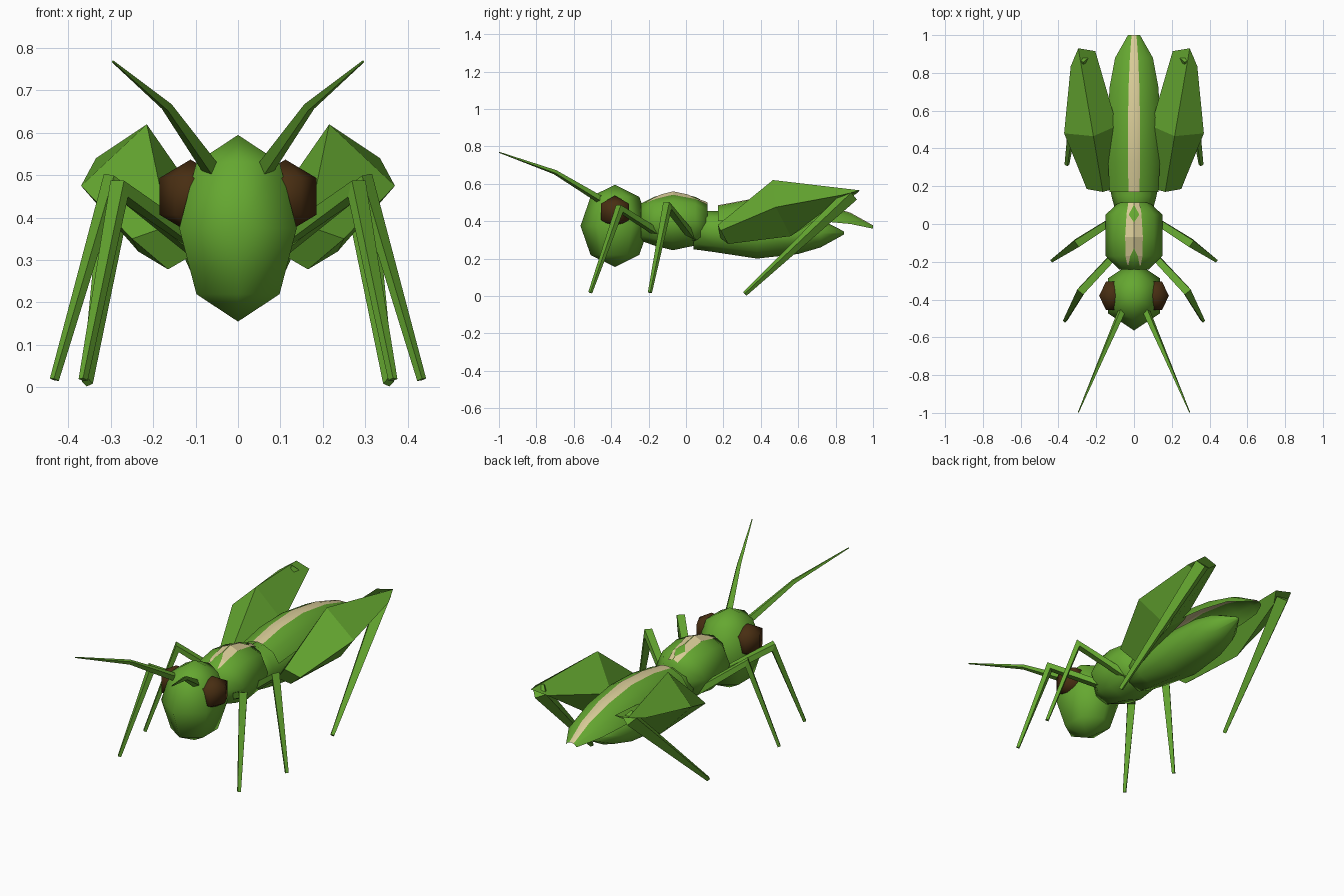
import bpy, bmesh, math
from mathutils import Vector

if "Cube" in bpy.data.objects:
    bpy.data.objects.remove(bpy.data.objects["Cube"])


def material(name, rgb):
    m = bpy.data.materials.new(name)
    m.diffuse_color = (*rgb, 1)
    m.use_nodes = True
    m.node_tree.nodes["Principled BSDF"].inputs["Base Color"].default_value = m.diffuse_color
    return m


GREEN = material("leaf green", (0.13, 0.39, 0.03))
TAN = material("pale tan", (0.69, 0.60, 0.31))
BROWN = material("dark brown", (0.065, 0.027, 0.006))


def loft(name, rings, mats, closed=True, smooth=False, mirror=False, rule=None):
    """Skin a list of equal-length point rings; closed rings get end caps."""
    bm = bmesh.new()
    vs = [[bm.verts.new(p) for p in r] for r in rings]
    n = len(vs[0])
    for a, b in zip(vs, vs[1:]):
        for i in range(n if closed else n - 1):
            j = (i + 1) % n
            bm.faces.new((a[i], a[j], b[j], b[i]))
    if closed:
        bm.faces.new(vs[0])
        bm.faces.new(vs[-1])
    bmesh.ops.remove_doubles(bm, verts=bm.verts, dist=0.0005)
    bmesh.ops.recalc_face_normals(bm, faces=bm.faces)
    if not closed and sum(f.normal.z for f in bm.faces) < 0:
        bmesh.ops.reverse_faces(bm, faces=bm.faces)
    for f in bm.faces:
        f.smooth = smooth
        if rule:
            f.material_index = rule(f.calc_center_median())
    me = bpy.data.meshes.new(name)
    bm.to_mesh(me)
    bm.free()
    for m in mats:
        me.materials.append(m)
    ob = bpy.data.objects.new(name, me)
    bpy.context.collection.objects.link(ob)
    if mirror:
        mod = ob.modifiers.new("mirror", 'MIRROR')
        mod.use_mirror_merge = False
    return ob


def ellipsoid(name, c, r, segs, rings, turn, mat, mirror=False):
    """Low-poly ball with its poles on z."""
    out = []
    for k in range(rings + 1):
        lat = math.pi * (k / rings - 0.5)
        q = max(math.cos(lat), 0.0)
        out.append([(c[0] + r[0] * q * math.cos(turn + math.tau * i / segs),
                     c[1] + r[1] * q * math.sin(turn + math.tau * i / segs),
                     c[2] + r[2] * math.sin(lat)) for i in range(segs)])
    return loft(name, out, [mat], smooth=True, mirror=mirror)


def body(name, sections, n):
    """Body along y from (y, centre z, half width, half height)."""
    rings = [[(rx * math.sin(math.tau * i / n), y, z + rz * math.cos(math.tau * i / n))
              for i in range(n)] for y, z, rx, rz in sections]
    return loft(name, rings, [GREEN], smooth=True)


def limb(name, pts, radii):
    """Four-sided tapering limb, mirrored to both sides."""
    pts = [Vector(p) for p in pts]
    rings = []
    for i, p in enumerate(pts):
        d = Vector((0, 0, 0))
        if i:
            d += (p - pts[i - 1]).normalized()
        if i < len(pts) - 1:
            d += (pts[i + 1] - p).normalized()
        d.normalize()
        u = d.cross(Vector((0.6, 0.8, 0.1))).normalized()
        w = d.cross(u)
        rings.append([p + radii[i] * (u * math.cos(a) + w * math.sin(a))
                      for a in (math.pi * (k / 2 + 0.25) for k in range(4))])
    return loft(name, rings, [GREEN], mirror=True)


# Head and eyes
ellipsoid("head", (0, -0.38, 0.375), (0.16, 0.184, 0.22), 6, 4, math.pi / 2, GREEN)
ellipsoid("eye", (0.112, -0.38, 0.45), (0.084, 0.1, 0.087), 6, 3, 0, BROWN, mirror=True)

# Thorax and abdomen
thorax = [(-0.24, 0.395, 0.08, 0.1), (-0.17, 0.4, 0.15, 0.13), (-0.07, 0.4, 0.15, 0.155),
          (0.05, 0.4, 0.15, 0.13), (0.115, 0.395, 0.08, 0.1)]
body("thorax", thorax, 8)
body("abdomen", [(0.04, 0.35, 0.09, 0.1), (0.15, 0.345, 0.12, 0.11), (0.38, 0.325, 0.135, 0.125),
                 (0.6, 0.33, 0.125, 0.105), (0.72, 0.335, 0.095, 0.075),
                 (0.845, 0.337, 0.01, 0.008)], 8)


# Pale back marking laid over the thorax, with notches left green
def thorax_top(y):
    for a, b in zip(thorax, thorax[1:]):
        if a[0] <= y <= b[0]:
            t = (y - a[0]) / (b[0] - a[0])
            return (a[1] + a[3]) * (1 - t) + (b[1] + b[3]) * t


marks = [(-0.22, 0.03, 0.035), (-0.17, 0.02, 0.045), (-0.13, 0.001, 0.045), (-0.07, 0.001, 0.047),
         (0.01, 0.001, 0.042), (0.05, 0.028, 0.04), (0.1, 0.001, 0.032), (0.115, 0.001, 0.03)]
loft("back_marking", [[(x, y, thorax_top(y) - 0.41 * x + 0.005) for x in (a, b)]
                      for y, a, b in marks], [TAN], closed=False, mirror=True)

# Folded wing cover: arched sheet with a pale centre stripe
# (y, half width, ridge z, edge z, stripe half width)
wing = [(0.17, 0.13, 0.485, 0.40, 0.03), (0.33, 0.137, 0.515, 0.42, 0.031),
        (0.52, 0.137, 0.525, 0.42, 0.032), (0.72, 0.13, 0.495, 0.40, 0.029),
        (0.88, 0.1, 0.445, 0.385, 0.022), (1.0, 0.032, 0.378, 0.36, 0.013)]
rings = []
for y, w, top, low, s in wing:
    half = [(w, low), (w * 0.72, low + (top - low) * 0.62), (s, top - 0.004)]
    rings.append([(-x, y, z) for x, z in half] + [(0, y, top)]
                 + [(x, y, z) for x, z in reversed(half)])
loft("wing_cover", rings, [GREEN, TAN], closed=False, smooth=True,
     rule=lambda c: int(abs(c.x) < 0.018))

# Hind legs: angular thigh (top, outer, bottom, inner corners) and thin shin
loft("hind_thigh", [
    [(0.165, 0.17, 0.38), (0.25, 0.185, 0.35), (0.165, 0.225, 0.278), (0.11, 0.185, 0.31)],
    [(0.215, 0.465, 0.62), (0.37, 0.48, 0.475), (0.235, 0.56, 0.32), (0.09, 0.52, 0.44)],
    [(0.295, 0.93, 0.565), (0.335, 0.835, 0.54), (0.26, 0.83, 0.525), (0.205, 0.915, 0.55)],
], [GREEN], mirror=True)
limb("hind_shin", [(0.275, 0.885, 0.545), (0.355, 0.315, 0.011)], [0.042, 0.013])

# Front and middle legs
limb("front_leg", [(0.08, -0.14, 0.33), (0.28, -0.355, 0.468), (0.365, -0.512, 0.018)],
     [0.024, 0.029, 0.011])
limb("middle_leg", [(0.08, 0.04, 0.31), (0.3, -0.1, 0.482), (0.433, -0.193, 0.018)],
     [0.024, 0.029, 0.011])

# Antennae
limb("antenna", [(0.06, -0.45, 0.51), (0.168, -0.7, 0.662), (0.295, -0.998, 0.768)],
     [0.022, 0.013, 0.003])
